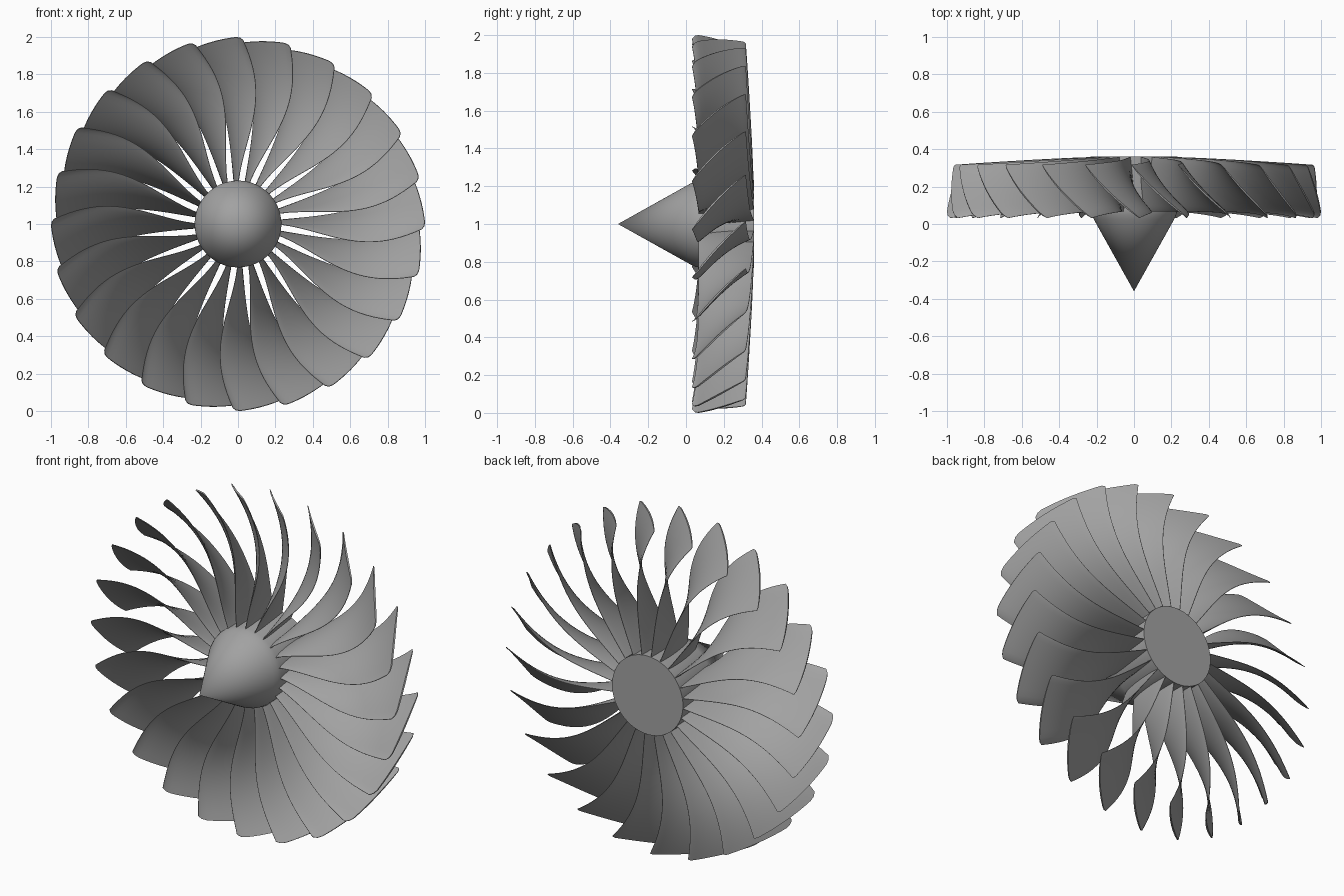
import bpy, bmesh, math
from mathutils import Vector

if "Cube" in bpy.data.objects:
    bpy.data.objects.remove(bpy.data.objects["Cube"])

BLADES, ROWS, COLS = 24, 22, 14
R0 = 0.21

metal = bpy.data.materials.new("grey metal")
metal.diffuse_color = (0.36, 0.36, 0.36, 1)
metal.use_nodes = True
metal.node_tree.nodes["Principled BSDF"].inputs["Base Color"].default_value = metal.diffuse_color


def finish(name, bm):
    bmesh.ops.recalc_face_normals(bm, faces=bm.faces)
    me = bpy.data.meshes.new(name)
    bm.to_mesh(me)
    bm.free()
    me.materials.append(metal)
    ob = bpy.data.objects.new(name, me)
    ob.location = (0, 0, 1)
    bpy.context.collection.objects.link(ob)
    bpy.ops.object.select_all(action='DESELECT')
    ob.select_set(True)
    bpy.context.view_layer.objects.active = ob
    bpy.ops.object.shade_smooth_by_angle(angle=math.radians(35))
    return ob


# Nose cone and hub: one turned profile (radius, y)
def make_hub(seg=64):
    bm = bmesh.new()
    profile = [(0.215, 0.025), (0.226, 0.05), (0.232, 0.075), (0.232, 0.36)]
    rings = []
    for r, y in profile:
        rings.append([bm.verts.new((r * math.cos(2 * math.pi * i / seg), y,
                                    r * math.sin(2 * math.pi * i / seg))) for i in range(seg)])
    tip = bm.verts.new((0, -0.36, 0))
    back = bm.verts.new((0, 0.36, 0))
    for i in range(seg):
        j = (i + 1) % seg
        bm.faces.new((tip, rings[0][i], rings[0][j]))
        bm.faces.new((back, rings[-1][j], rings[-1][i]))
        for a, b in zip(rings, rings[1:]):
            bm.faces.new((a[i], b[i], b[j], a[j]))
    return finish("nose_cone_hub", bm)


# Centre surface of a blade: u runs root to tip, s leading to trailing edge
def camber(u, s):
    u = min(1.0, max(0.0, u))
    s = min(1.0, max(0.0, s))
    tip = 1.003 - 0.04 * s
    if s < 0.1:
        tip -= 0.022 * (1 - s / 0.1) ** 2      # rounded leading corner
    if s > 0.95:
        tip -= 0.008 * ((s - 0.95) / 0.05) ** 2
    r = R0 + u * (tip - R0)
    lead = -1.7 * u - 7.5 * math.sin(math.pi * u)
    sweep = 5 + 12.5 * (1 - (1 - u) ** 2.5)
    bow = 0.7 - 0.45 * u
    ang = math.radians(90 + lead + sweep * (s + bow * s * (1 - s)))
    y0 = 0.067 - 0.035 * u ** 5
    y1 = 0.358 - 0.042 * u ** 1.3
    return Vector((r * math.cos(ang), y0 + (y1 - y0) * s, r * math.sin(ang)))


def make_blade():
    bm = bmesh.new()
    e = 0.004
    rows = []
    for k in range(ROWS + 1):
        u = k / ROWS
        front, rear = [], []
        for i in range(COLS + 1):
            s = 0.5 - 0.5 * math.cos(math.pi * i / COLS)
            p = camber(u, s)
            du = camber(u + e, s) - camber(u - e, s)
            ds = camber(u, s + e) - camber(u, s - e)
            n = du.cross(ds).normalized()
            half = (0.009 - 0.004 * u) * math.sqrt(max(0.0, 4 * s * (1 - s))) * (1.15 - 0.4 * s)
            half = max(half, 0.0012)
            front.append(bm.verts.new(p + n * half))
            rear.append(bm.verts.new(p - n * half))
        rows.append(front + rear[::-1])
    n = len(rows[0])
    for a, b in zip(rows, rows[1:]):
        for i in range(n):
            j = (i + 1) % n
            bm.faces.new((a[i], a[j], b[j], b[i]))
    for row in (rows[0], rows[-1]):            # root and tip caps
        for i in range(COLS):
            bm.faces.new((row[i], row[i + 1], row[n - 2 - i], row[n - 1 - i]))
    return finish("fan_blade", bm)


make_hub()

# Ring of identical blades
blade = make_blade()
for k in range(1, BLADES):
    copy = blade.copy()
    copy.name = "fan_blade_%02d" % (k + 1)
    copy.rotation_euler = (0, 2 * math.pi * k / BLADES, 0)
    bpy.context.collection.objects.link(copy)
